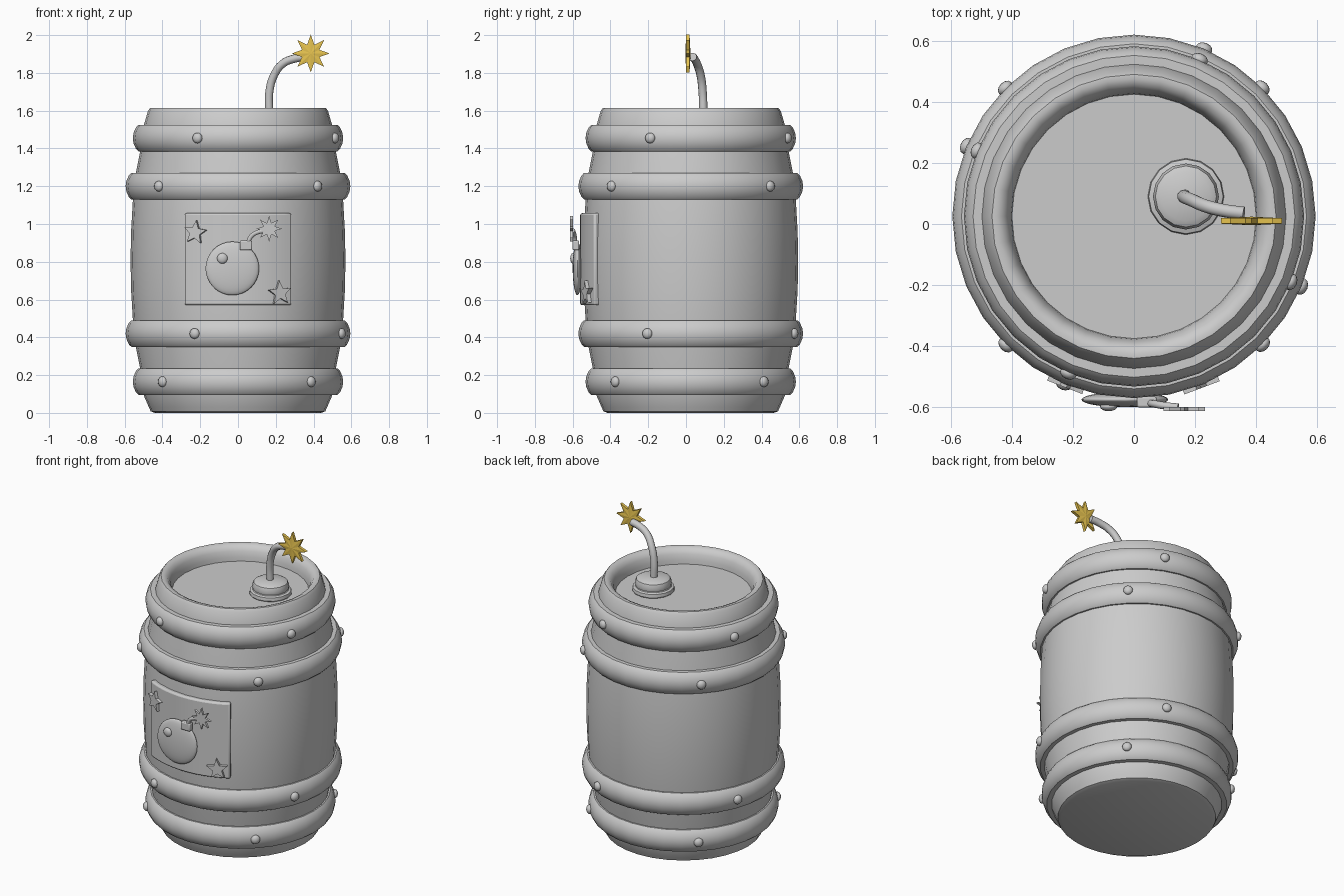
import bpy, bmesh
from math import pi, sin, cos, tau, atan2, sqrt
from mathutils import Matrix

if "Cube" in bpy.data.objects:
    bpy.data.objects.remove(bpy.data.objects["Cube"])

CY = 0.025   # barrel axis in y


def finish(name, bm, smooth=True, angle=35):
    bmesh.ops.remove_doubles(bm, verts=bm.verts, dist=1e-5)
    bmesh.ops.recalc_face_normals(bm, faces=bm.faces)
    me = bpy.data.meshes.new(name)
    bm.to_mesh(me)
    bm.free()
    ob = bpy.data.objects.new(name, me)
    bpy.context.collection.objects.link(ob)
    bpy.ops.object.select_all(action='DESELECT')
    ob.select_set(True)
    bpy.context.view_layer.objects.active = ob
    if smooth:
        bpy.ops.object.shade_smooth_by_angle(angle=angle * pi / 180)
    return ob


def lathe(name, profile, n=32, centre=(0, CY), closed=False):
    bm = bmesh.new()
    rings = [[bm.verts.new((centre[0] + r * cos(tau * i / n), centre[1] + r * sin(tau * i / n), z))
              for i in range(n)] for r, z in profile]
    pairs = list(zip(rings, rings[1:]))
    if closed:
        pairs.append((rings[-1], rings[0]))
    for a, b in pairs:
        for i in range(n):
            j = (i + 1) % n
            bm.faces.new((a[i], a[j], b[j], b[i]))
    return finish(name, bm)


def star(name, n, ro, ri, thick, loc, turn=0, start=pi / 2, dome=0.0):
    # star plate facing -y, with a slightly raised centre
    bm = bmesh.new()
    layers = []
    for y in (-thick / 2, thick / 2):
        ring = [bm.verts.new(((ri if i % 2 else ro) * cos(start + pi * i / n), y,
                              (ri if i % 2 else ro) * sin(start + pi * i / n))) for i in range(2 * n)]
        c = bm.verts.new((0, y + (dome if y > 0 else -dome), 0))
        for i in range(2 * n):
            bm.faces.new((c, ring[i], ring[(i + 1) % (2 * n)]))
        layers.append(ring)
    a, b = layers
    for i in range(2 * n):
        j = (i + 1) % (2 * n)
        bm.faces.new((a[i], a[j], b[j], b[i]))
    ob = finish(name, bm, smooth=False)
    ob.matrix_world = Matrix.Translation(loc) @ Matrix.Rotation(turn, 4, 'Z')
    return ob


def ball(name, loc, scale, turn=0, seg=16):
    bm = bmesh.new()
    bmesh.ops.create_uvsphere(bm, u_segments=seg, v_segments=seg // 2 + 2, radius=1)
    bm.transform(Matrix.Translation(loc) @ Matrix.Rotation(turn, 4, 'Z') @ Matrix.Diagonal((*scale, 1)))
    return finish(name, bm, angle=60)


def tube(name, pts, radius):
    cu = bpy.data.curves.new(name, 'CURVE')
    cu.dimensions = '3D'
    cu.bevel_depth = radius
    cu.bevel_resolution = 3
    cu.resolution_u = 6
    cu.use_fill_caps = True
    sp = cu.splines.new('BEZIER')
    sp.bezier_points.add(len(pts) - 1)
    for p, co in zip(sp.bezier_points, pts):
        p.co = co
        p.handle_left_type = p.handle_right_type = 'AUTO'
    ob = bpy.data.objects.new(name, cu)
    bpy.context.collection.objects.link(ob)
    return ob


# barrel body with raised rim and sunken lid
lathe("barrel_body", [(0, 0), (.44, 0), (.462, .008), (.472, .03), (.498, .09), (.517, .23), (.543, .36),
                      (.557, .5), (.566, .65), (.569, .81), (.566, .96), (.557, 1.12), (.543, 1.26),
                      (.517, 1.39), (.498, 1.525), (.477, 1.598), (.465, 1.614), (.45, 1.615),
                      (.428, 1.605), (.412, 1.58), (.403, 1.545), (.40, 1.52), (0, 1.52)])

# hoops and their rivets
hoops = [(.165, .557, .40), (.42, .595, .23), (1.2, .595, .42), (1.455, .557, .215)]
for k, (z, r, rx) in enumerate(hoops):
    sec = [(r - .09, -.07), (r - .03, -.07), (r - .017, -.057), (r - .004, -.028), (r, 0),
           (r - .004, .028), (r - .017, .057), (r - .03, .07), (r - .09, .07)]
    lathe(f"hoop_{k + 1}", [(a, z + b) for a, b in sec], closed=True)
    a0 = atan2(-sqrt(r * r - rx * rx), -rx)
    for q in range(4):
        a = a0 + q * pi / 2
        ball(f"rivet_{k + 1}_{q + 1}", (r * cos(a), CY + r * sin(a), z), (.02, .028, .028), a, 12)

# curved label plate
bm = bmesh.new()
N, R, half = 14, .585, .51
rows = []
for z in (.57, 1.057):
    for rad in (R - .04, R):
        rows.append([bm.verts.new((rad * sin(t), CY - rad * cos(t), z))
                     for t in (half * (2 * i / N - 1) for i in range(N + 1))])
for a, b in ((0, 1), (1, 3), (3, 2), (2, 0)):
    for i in range(N):
        bm.faces.new((rows[a][i], rows[a][i + 1], rows[b][i + 1], rows[b][i]))
for e in (0, N):
    bm.faces.new([rows[k][e] for k in (0, 1, 3, 2)])
label = finish("label_plate", bm)
bev = label.modifiers.new("bevel", 'BEVEL')
bev.width, bev.segments, bev.limit_method = .01, 2, 'ANGLE'

# bomb emblem
ball("emblem_bomb", (-.03, -.575, .765), (.142, .025, .142), seg=28)
ball("emblem_highlight", (-.083, -.598, .818), (.028, .015, .028))
bm = bmesh.new()
bmesh.ops.create_cube(bm, size=1)
bm.transform(Matrix.Translation((.042, -.583, .887)) @ Matrix.Diagonal((.065, .035, .05, 1)))
neck = finish("emblem_neck", bm)
bev = neck.modifiers.new("bevel", 'BEVEL')
bev.width, bev.segments = .006, 2
tube("emblem_fuse", [(.052, -.587, .9), (.07, -.59, .935), (.1, -.595, .955), (.145, -.6, .965)], .012)
star("emblem_spark", 8, .068, .032, .014, (.165, -.606, .975))
for name, x, z, s in (("label_star_left", -.225, .955, 1.45), ("label_star_right", .22, .635, 1.65)):
    t = atan2(x, .585)
    t = (1 if x > 0 else -1) * abs(t)
    star(name, 5, .065, .029, .024, (x, CY - sqrt(.592 ** 2 - x * x), z), t, start=s)

# fuse plug on the lid
lathe("fuse_plug", [(0, 1.51), (.115, 1.51), (.125, 1.525), (.122, 1.545), (.108, 1.55), (.105, 1.555),
                    (.108, 1.575), (.1, 1.597), (.08, 1.608), (0, 1.61)], 16, (.17, .09))

# fuse and golden spark
tube("fuse", [(.165, .092, 1.59), (.166, .088, 1.7), (.192, .077, 1.79),
              (.24, .057, 1.851), (.30, .043, 1.876), (.36, .035, 1.885)], .022)
spark = star("fuse_spark", 8, .1, .05, .018, (.385, .01, 1.903), dome=.005)
gold = bpy.data.materials.new("gold")
gold.diffuse_color = (.8, .55, .08, 1)
gold.use_nodes = True
gold.node_tree.nodes["Principled BSDF"].inputs["Base Color"].default_value = gold.diffuse_color
spark.data.materials.append(gold)
